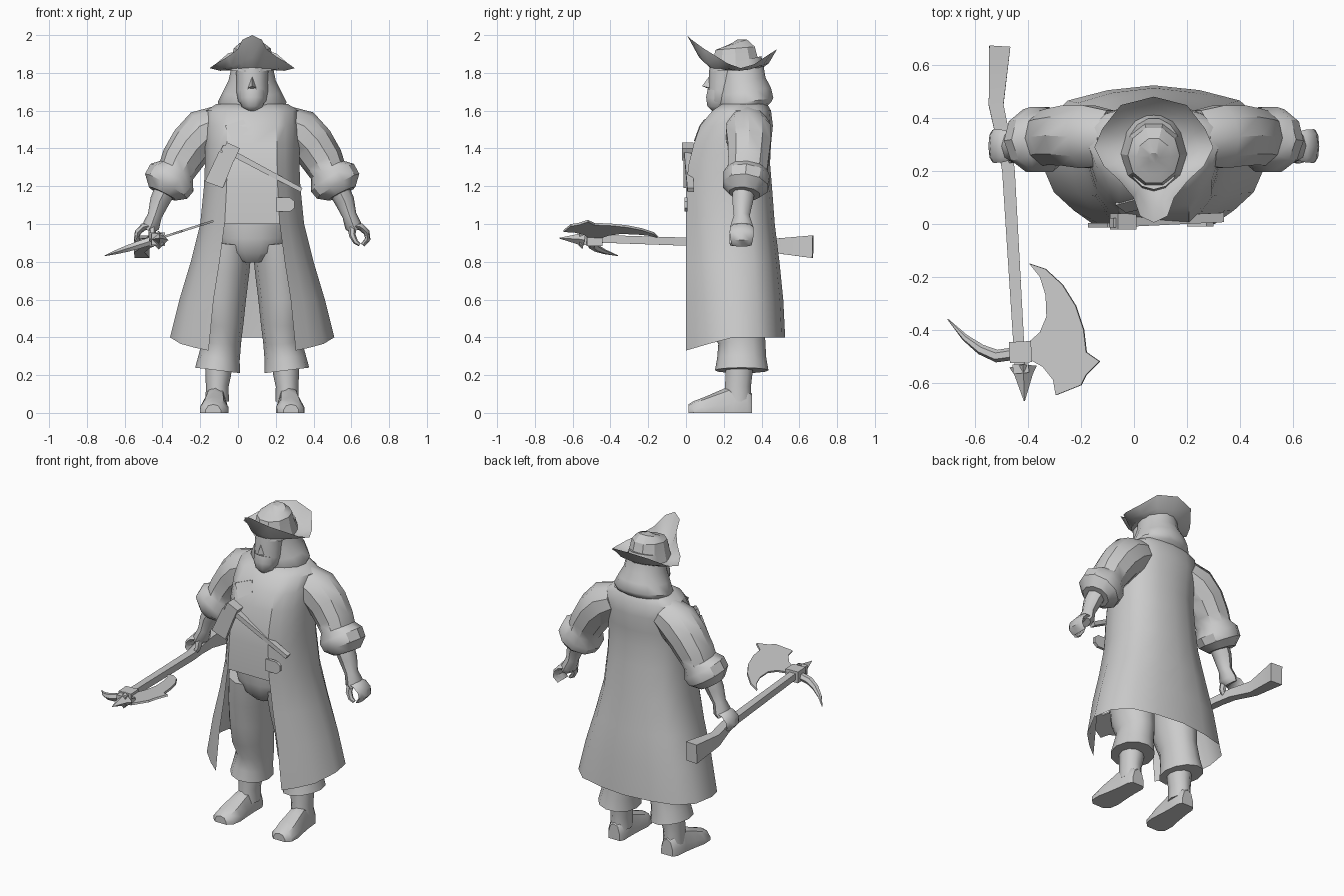
import bpy, bmesh, math
from mathutils import Vector

C = 0.075  # x of the figure's plane of symmetry
grey = bpy.data.materials.new("plain grey")
grey.diffuse_color = (0.6, 0.6, 0.6, 1)


def make(name, verts, faces, smooth=40):
    bm = bmesh.new()
    vs = [bm.verts.new(v) for v in verts]
    for f in faces:
        bm.faces.new([vs[i] for i in f])
    bmesh.ops.recalc_face_normals(bm, faces=bm.faces)
    me = bpy.data.meshes.new(name)
    bm.to_mesh(me)
    bm.free()
    me.materials.append(grey)
    ob = bpy.data.objects.new(name, me)
    bpy.context.collection.objects.link(ob)
    bpy.ops.object.select_all(action='DESELECT')
    ob.select_set(True)
    bpy.context.view_layer.objects.active = ob
    bpy.ops.object.shade_smooth_by_angle(angle=math.radians(smooth))
    return ob


def tube(name, path, n=10, ref=(0, 1, 0), smooth=45, turn=0.0):
    """Loft ellipses along a path of (x, y, z, radius across, radius along ref)."""
    ref = Vector(ref)
    pts = [Vector(p[:3]) for p in path]
    verts, faces = [], []
    for i, p in enumerate(path):
        t = (pts[min(i + 1, len(pts) - 1)] - pts[max(i - 1, 0)]).normalized()
        u = t.cross(ref).normalized()
        v = u.cross(t)
        for k in range(n):
            a = 2 * math.pi * k / n + turn
            verts.append(pts[i] + u * p[3] * math.cos(a) + v * p[4] * math.sin(a))
    for i in range(len(path) - 1):
        for k in range(n):
            j = (k + 1) % n
            faces.append((i * n + k, i * n + j, i * n + n + j, i * n + n + k))
    faces += [tuple(range(n)), tuple(range(len(verts) - n, len(verts)))]
    return make(name, verts, faces, smooth)


def bar(name, path, ref=(0, 0, 1)):
    """Square tube whose radii are half widths."""
    s = math.sqrt(2)
    return tube(name, [(*p[:3], p[3] * s, p[4] * s) for p in path], 4, ref, 20, math.pi / 4)


def plate(name, outline, to3d, thick):
    n = len(outline)
    verts = [to3d(a, b) + thick * s for s in (-0.5, 0.5) for a, b in outline]
    faces = [tuple(range(n)), tuple(range(n, 2 * n))]
    faces += [(i, (i + 1) % n, n + (i + 1) % n, n + i) for i in range(n)]
    return make(name, verts, faces, 20)


# Coat: flat front, rounded back, open in front below the waist
half = [(0, 0), (.53, 0), (.7, .1), (.87, .23), (1, .48), (.95, .73), (.75, .89), (.4, .965), (0, 1)]
section = half + [(-x, y) for x, y in half[-2:0:-1]]
levels = [(.40, .435, 0, .525), (.6, .385, 0, .515), (.8, .325, 0, .495), (1.0, .275, 0, .47),
          (1.2, .255, 0, .455), (1.32, .25, .015, .445), (1.42, .25, .04, .45), (1.52, .25, .075, .46),
          (1.6, .245, .14, .45), (1.635, .19, .19, .43)]
verts, faces, n = [], [], len(section)
for i, (z, w, y0, y1) in enumerate(levels):
    for fx, fy in section:
        dip = 0.07 * max(0, 1 - fy * 2.2) if i == 0 else 0
        verts.append((C + fx * w, y0 + fy * (y1 - y0), z - dip))
for i in range(len(levels) - 1):
    for k in range(n):
        if i < 3 and k in (0, n - 1):
            continue
        j = (k + 1) % n
        faces.append((i * n + k, i * n + j, i * n + n + j, i * n + n + k))
faces.append(tuple(range(len(verts) - n, len(verts))))
make("coat", verts, faces)

# Trouser seat
tube("trouser_seat", [(C, .25, .81, .10, .14), (C, .245, .86, .19, .185),
                      (C, .24, .93, .22, .2), (C, .24, 1.0, .23, .205)], 14)

for side, s in (("right", -1), ("left", 1)):
    X = lambda d: C + s * d
    # Trouser leg with flared cuff
    tube(side + "_trouser_leg", [
        (X(.183), .295, .225, .12, .142), (X(.175), .295, .29, .11, .13), (X(.16), .295, .38, .102, .125),
        (X(.16), .27, .48, .115, .145), (X(.16), .265, .6, .127, .155), (X(.145), .255, .75, .13, .18),
        (X(.13), .25, .9, .13, .195)], 12)
    # Boot shaft and foot
    tube(side + "_boot_shaft", [(X(.185), .275, .06, .062, .075), (X(.185), .275, .14, .06, .072),
                                (X(.18), .28, .2, .068, .074), (X(.175), .285, .3, .075, .08)], 10)
    foot = [(.35, .04, .10), (.325, .055, .13), (.25, .058, .15), (.17, .066, .115),
            (.10, .076, .085), (.04, .07, .062), (.012, .04, .045)]
    fv, ff = [], []
    for y, w, h in foot:
        c = .195 + (.2 - y) * .06
        for fx, fz in ((-1, 0), (-1, .35), (-.65, .85), (0, 1), (.65, .85), (1, .35), (1, 0)):
            fv.append((X(c + fx * w), y, fz * h))
    for i in range(len(foot) - 1):
        for k in range(7):
            j = (k + 1) % 7
            ff.append((i * 7 + k, i * 7 + j, i * 7 + 7 + j, i * 7 + 7 + k))
    ff += [tuple(range(7)), tuple(range(len(fv) - 7, len(fv)))]
    make(side + "_boot_foot", fv, ff)
    # Sleeve with puffed cuff
    tube(side + "_sleeve", [
        (X(.17), .325, 1.53, .10, .11), (X(.25), .33, 1.49, .125, .125), (X(.32), .335, 1.42, .118, .12),
        (X(.375), .33, 1.335, .11, .112), (X(.40), .325, 1.285, .10, .11), (X(.425), .32, 1.245, .135, .13),
        (X(.455), .315, 1.2, .13, .125), (X(.475), .31, 1.16, .08, .085)], 10, smooth=35)
    # Forearm, curled fingers and thumb
    tube(side + "_forearm", [(X(.455), .305, 1.19, .058, .06), (X(.49), .30, 1.12, .052, .055),
                             (X(.515), .295, 1.045, .038, .042), (X(.535), .295, .99, .045, .06),
                             (X(.55), .295, .965, .03, .055)], 8)
    tube(side + "_fingers", [(X(.53), .295, .99, .02, .05), (X(.575), .295, .985, .02, .062),
                             (X(.606), .295, .955, .017, .064), (X(.612), .295, .92, .015, .06),
                             (X(.585), .295, .888, .012, .052)], 8)
    tube(side + "_thumb", [(X(.53), .265, .98, .022, .026), (X(.53), .25, .94, .018, .022),
                           (X(.548), .245, .905, .014, .018), (X(.57), .245, .89, .009, .012)], 6)

# Head, nose, beard and hair
tube("face", [(C, .19, 1.60, .035, .04), (C, .19, 1.65, .075, .075), (C, .20, 1.70, .085, .082),
              (C, .205, 1.75, .082, .085), (C, .21, 1.8, .085, .088), (C, .22, 1.87, .09, .09)], 12)
make("nose", [(C, .125, 1.785), (C, .085, 1.73), (C - .024, .13, 1.72), (C + .024, .13, 1.72), (C, .13, 1.712)],
     [(0, 1, 2), (0, 3, 1), (1, 4, 2), (1, 3, 4), (0, 2, 4, 3)])
tube("beard", [(C, .165, 1.595, .02, .025), (C, .165, 1.62, .055, .055), (C, .17, 1.66, .07, .068),
               (C, .18, 1.70, .074, .07)], 10)
tube("hair", [(C, .34, 1.575, .10, .09), (C, .325, 1.605, .165, .135), (C, .318, 1.645, .182, .15),
              (C, .31, 1.70, .155, .145), (C, .30, 1.76, .125, .125), (C, .295, 1.82, .112, .12),
              (C, .285, 1.86, .10, .12)], 14)

# Hat crown and upturned three-cornered brim
tube("hat_crown", [(C, .265, 1.815, .125, .14), (C, .262, 1.87, .11, .125), (C, .26, 1.93, .098, .11),
                   (C, .255, 1.955, .065, .075), (C, .25, 1.962, .02, .025)], 10, smooth=30)
rim = [(0, .005, 2.0), (.052, .03, 1.975), (.077, .10, 1.925), (.13, .165, 1.885), (.19, .22, 1.85),
       (.225, .29, 1.825), (.195, .36, 1.845), (.125, .45, 1.905), (0, .482, 1.925)]
rim += [(-x, y, z) for x, y, z in rim[-2:0:-1]]
bv, m = [], len(rim)
for x, y, z in rim:
    d = Vector((x, y - .27)).normalized()
    bv.append((C + d.x * .11, .265 + d.y * .125, 1.815))
for x, y, z in rim:
    d = Vector((x, y - .27)).normalized()
    bv.append((C + (x + d.x * .115) / 2, (y + .265 + d.y * .13) / 2, 1.815 + (z - 1.815) * .4 - .008))
bv += [(C + x, y, z) for x, y, z in rim]
make("hat_brim", bv, [(r * m + k, r * m + (k + 1) % m, r * m + m + (k + 1) % m, r * m + m + k)
                      for r in (0, 1) for k in range(m)], 50)

# Long axe: shaft, collar, spear tip
bar("axe_shaft", [(-.508, .672, .88, .04, .06), (-.522, .45, .885, .028, .036), (-.49, .3, .9, .026, .026),
                  (-.475, .2, .9, .024, .022), (-.43, -.56, .925, .02, .02)])
bar("axe_collar", [(-.432, -.445, .92, .042, .036), (-.428, -.525, .92, .042, .036)])
bar("axe_tip_collar", [(-.43, -.53, .92, .03, .03), (-.427, -.565, .92, .03, .03)])
tube("axe_spear_tip", [(-.42, -.54, .915, .052, .05), (-.418, -.57, .92, .035, .028), (-.415, -.67, .925, .002, .002)],
     4, (0, 0, 1), 20)

# Axe blade and back spike lie in one tilted plane
tilt = lambda x, y: Vector((x, y, .92 + .32 * (x + .43)))
normal = Vector((-.32, 0, 1)).normalized()
plate("axe_blade", [(-.40, -.45), (-.355, -.41), (-.33, -.35), (-.333, -.27), (-.355, -.2), (-.395, -.15),
                    (-.335, -.17), (-.27, -.23), (-.22, -.31), (-.19, -.4), (-.18, -.485), (-.13, -.52),
                    (-.18, -.57), (-.2, -.61), (-.295, -.648), (-.305, -.59), (-.345, -.54), (-.40, -.51)],
      tilt, normal * .012)
tube("axe_back_spike", [(*tilt(x, y), r, r) for x, y, r in (
    (-.45, -.49, .024), (-.52, -.5, .024), (-.58, -.475, .02), (-.64, -.43, .013), (-.705, -.36, .002))],
    6, normal)

# Hatchet tucked across the chest
bar("hatchet_handle", [(-.085, .005, 1.405, .016, .018), (.335, .025, 1.18, .012, .018)], (0, 1, 0))
bar("hatchet_head", [(-.075, .01, 1.40, .036, .03), (-.005, .01, 1.368, .036, .03)], (0, 1, 0))
plate("hatchet_blade", [(-.10, 1.385), (-.175, 1.225), (-.08, 1.19), (-.015, 1.355)],
      lambda x, z: Vector((x, -.005, z)), Vector((0, .018, 0)))

# Belt tongue and chest patch
plate("belt_tongue", [(.2, 1.065), (.275, 1.065), (.3, 1.085), (.3, 1.12), (.275, 1.14), (.2, 1.14)],
      lambda x, z: Vector((x, 0, z)), Vector((0, .018, 0)))
plate("chest_patch", [(-.07, 1.52), (.03, 1.555), (.055, 1.495), (-.03, 1.44)],
      lambda x, z: Vector((x, .04 + (z - 1.42) * .36 + max(0, z - 1.52) * .4, z)), Vector((0, .01, 0)))
